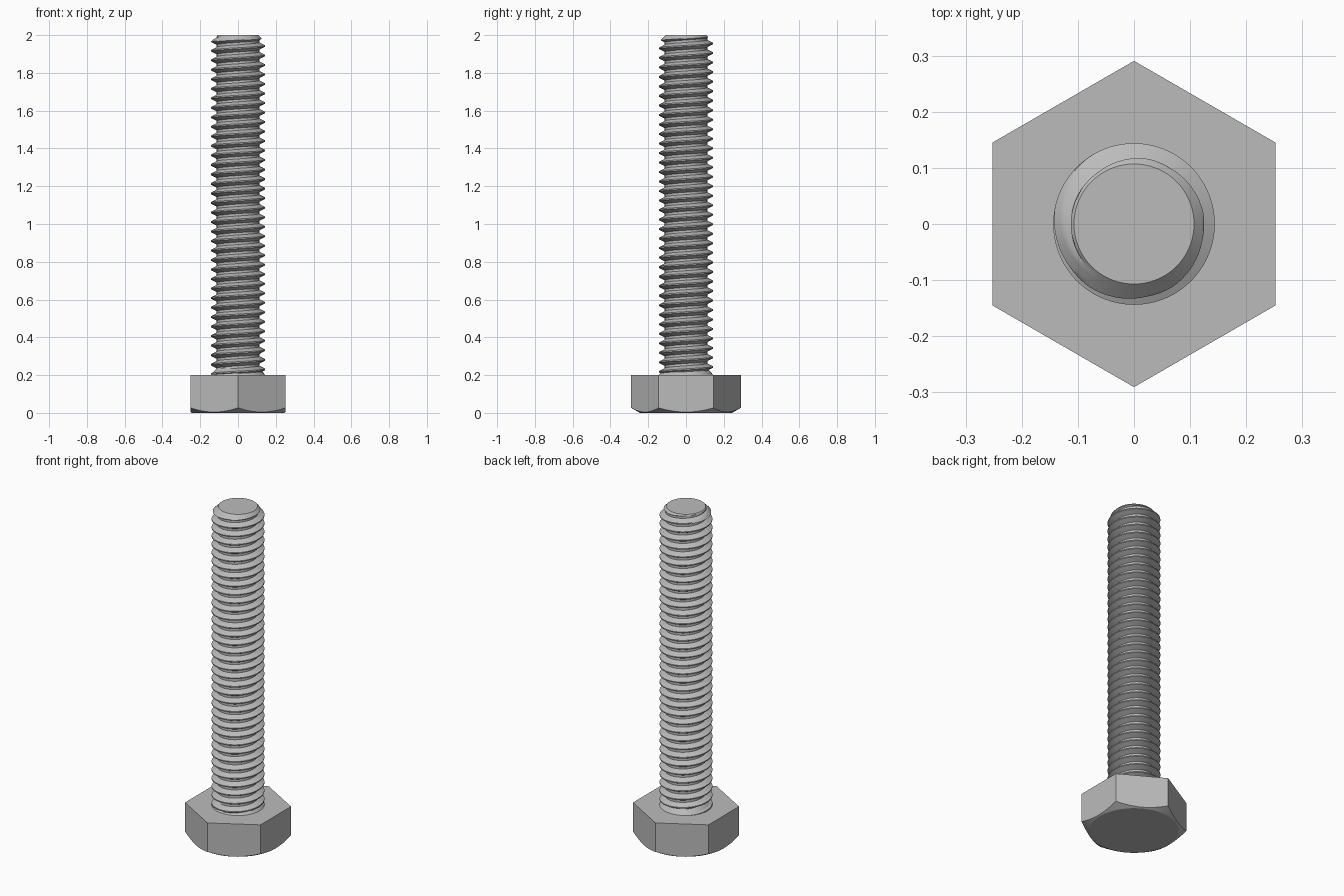
import bpy, bmesh
from math import cos, sin, pi, radians, tan

cube = bpy.data.objects.get("Cube")
if cube:
    bpy.data.objects.remove(cube, do_unlink=True)

steel = bpy.data.materials.new("grey steel")
steel.use_nodes = True
COLOUR = (0.5, 0.5, 0.5, 1)
steel.diffuse_color = COLOUR
steel.node_tree.nodes["Principled BSDF"].inputs["Base Color"].default_value = COLOUR

TOP, HEAD_H = 2.0, 0.2014          # overall height, head height
FLAT_R, SEAT_R = 0.2518, 0.244     # half width across flats, chamfer circle
MAJOR, MINOR, TIP = 0.144, 0.1125, 0.107
PITCH = 0.05036
SEGS = 72


def finish(bm, name):
    bmesh.ops.remove_doubles(bm, verts=bm.verts, dist=1e-5)
    bmesh.ops.recalc_face_normals(bm, faces=bm.faces)
    mesh = bpy.data.meshes.new(name)
    bm.to_mesh(mesh)
    bm.free()
    mesh.materials.append(steel)
    obj = bpy.data.objects.new(name, mesh)
    bpy.context.collection.objects.link(obj)
    bpy.ops.object.select_all(action="DESELECT")
    obj.select_set(True)
    bpy.context.view_layer.objects.active = obj
    bpy.ops.object.shade_smooth_by_angle(angle=radians(25))
    return obj


# Hexagonal head, its underside chamfered by a 30 degree cone
bm = bmesh.new()
rings = [[], [], []]
for i in range(96):
    a = 2 * pi * i / 96
    off = (a + pi / 6) % (pi / 3) - pi / 6
    r = FLAT_R / cos(off)
    levels = [(SEAT_R, 0), (r, (r - SEAT_R) * tan(pi / 6)), (r, HEAD_H)]
    for ring, (rad, z) in zip(rings, levels):
        ring.append(bm.verts.new((rad * cos(a), rad * sin(a), z)))
for low, high in zip(rings, rings[1:]):
    for i in range(96):
        j = (i + 1) % 96
        bm.faces.new((low[i], low[j], high[j], high[i]))
bm.faces.new(rings[0])
bm.faces.new(rings[-1])
finish(bm, "hex_head")

# Thread profile over one pitch: crest flat, flank, root flat, flank
corners = [(0.0625, MAJOR), (0.375, MINOR), (0.625, MINOR), (0.9375, MAJOR)]
profile = []
for (f0, r0), (f1, r1), steps in zip(corners, corners[1:], (5, 2, 5)):
    for k in range(steps):
        t = k / steps
        profile.append((f0 + (f1 - f0) * t, r0 + (r1 - r0) * t))
profile.append(corners[-1])
N = len(profile)

# Shank: the profile swept along a right-handed helix, clipped at both ends
bm = bmesh.new()
TURNS = 38
CREST = TOP - PITCH * (0.5 + 230 / 360) - 36 * PITCH


def shank_point(i, j):
    turn, k = divmod(j, N)
    frac, r = profile[k]
    z = CREST + PITCH * (turn + frac + i / SEGS)
    z = min(max(z, HEAD_H), TOP)
    r = max(r, MAJOR - 0.9 * (z - HEAD_H))    # run-out beside the head
    r = min(r, TIP + (TOP - z))               # chamfered tip
    a = 2 * pi * i / SEGS
    return r * cos(a), r * sin(a), z


cols = [[bm.verts.new(shank_point(i, j)) for j in range(TURNS * N)]
        for i in range(SEGS + 1)]
for a, b in zip(cols, cols[1:]):
    for j in range(TURNS * N - 1):
        bm.faces.new((a[j], b[j], b[j + 1], a[j + 1]))
bmesh.ops.create_circle(bm, cap_ends=True, segments=SEGS, radius=TIP)
bm.verts.ensure_lookup_table()
for v in bm.verts[-SEGS:]:
    v.co.z = TOP
finish(bm, "threaded_shank")
